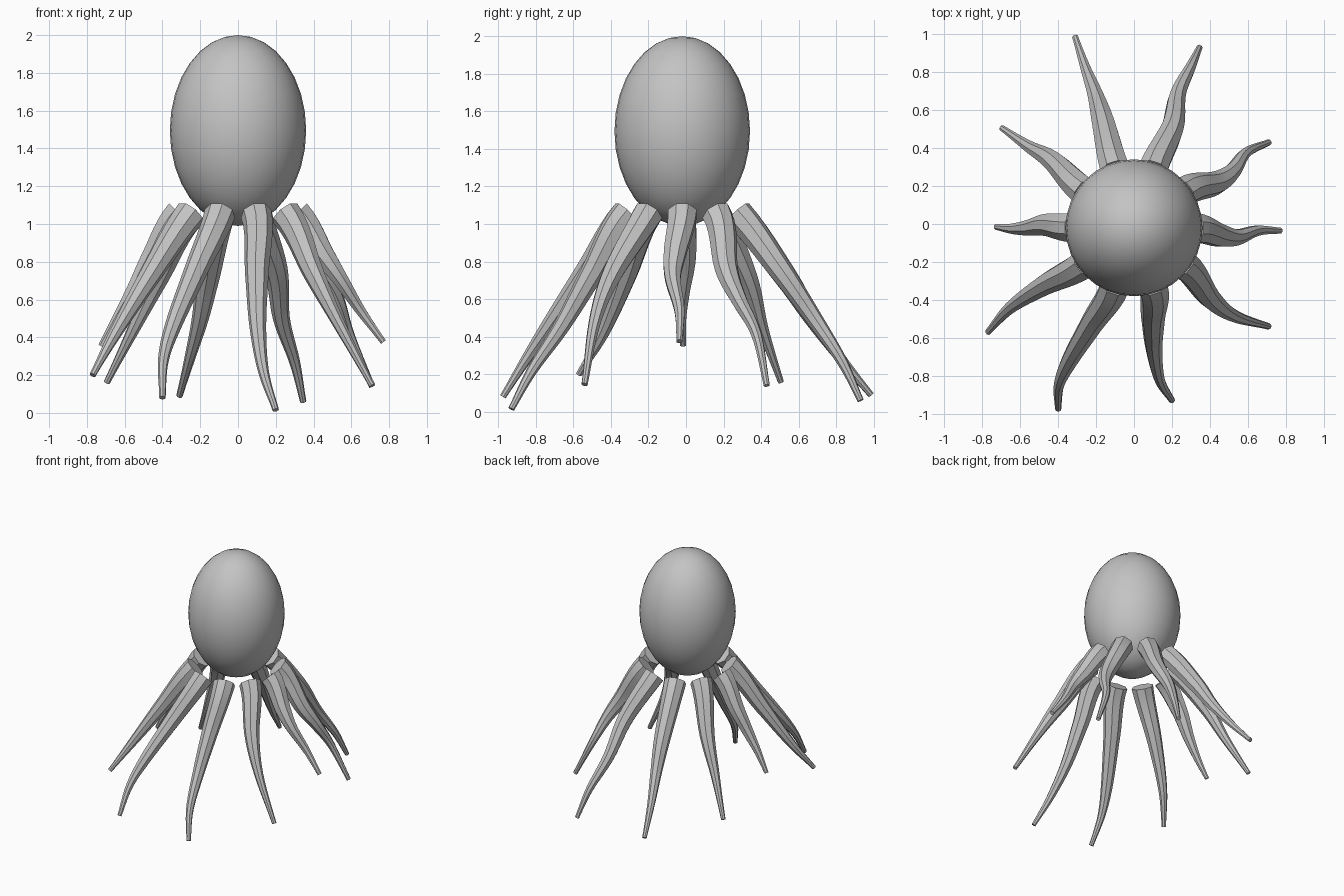
import bpy
import bmesh
from math import cos, sin, pi, radians
from mathutils import Vector

cube = bpy.data.objects.get("Cube")
if cube:
    bpy.data.objects.remove(cube, do_unlink=True)

SIDES = 8       # facets around each tentacle
STEPS = 6       # rings between two path points
CENTRE_Y = -0.02

grey = bpy.data.materials.new("plain grey")
grey.use_nodes = True
grey.diffuse_color = (0.55, 0.55, 0.55, 1)
grey.node_tree.nodes["Principled BSDF"].inputs["Base Color"].default_value = (0.55, 0.55, 0.55, 1)

# Egg-shaped head
bpy.ops.mesh.primitive_uv_sphere_add(segments=32, ring_count=16, location=(0, CENTRE_Y, 1.495))
head = bpy.context.object
head.name = "head"
head.scale = (0.361, 0.361, 0.505)
bpy.ops.object.transform_apply(location=False, rotation=False, scale=True)
bpy.ops.object.shade_smooth()
head.data.materials.append(grey)


def smooth_path(points, start_dir):
    """Hermite spline through the points; returns (position, tangent, fraction)."""
    n = len(points)
    tangents = [(points[min(i + 1, n - 1)] - points[max(i - 1, 0)]) * 0.5 for i in range(n)]
    tangents[0] = start_dir * (points[1] - points[0]).length
    tangents[-1] = points[-1] - points[-2]
    out = []
    for i in range(n - 1):
        a, b, ta, tb = points[i], points[i + 1], tangents[i], tangents[i + 1]
        for k in range(STEPS + (i == n - 2)):
            t = k / STEPS
            pos = (a * (2*t**3 - 3*t**2 + 1) + ta * (t**3 - 2*t**2 + t)
                   + b * (3*t**2 - 2*t**3) + tb * (t**3 - t**2))
            tan = (a * (6*t*t - 6*t) + ta * (3*t*t - 4*t + 1)
                   + b * (6*t - 6*t*t) + tb * (3*t*t - 2*t))
            out.append((pos, tan.normalized(), (i + t) / (n - 1)))
    return out


def tentacle(name, angle, path):
    """Tapered eight-sided tube from the root ring along the path."""
    radial = Vector((cos(angle), sin(angle), 0))
    root = radial * 0.31 + Vector((0, CENTRE_Y, 1.055))
    start_dir = (radial - Vector((0, 0, 1))).normalized()
    points = [root] + [Vector(p) for p in path]
    bm = bmesh.new()
    rings = []
    across = Vector((-sin(angle), cos(angle), 0))
    for pos, tan, f in smooth_path(points, start_dir):
        across = (across - tan * across.dot(tan)).normalized()
        up = tan.cross(across)
        r = 0.017 + 0.066 * (1 - f) ** 1.25
        rings.append([bm.verts.new(pos + r * (across * cos(a) + up * sin(a)))
                      for a in ((k + 0.5) * 2 * pi / SIDES for k in range(SIDES))])
    for lower, upper in zip(rings, rings[1:]):
        for k in range(SIDES):
            j = (k + 1) % SIDES
            bm.faces.new((lower[k], lower[j], upper[j], upper[k]))
    bm.faces.new(rings[0])
    bm.faces.new(rings[-1])
    bmesh.ops.recalc_face_normals(bm, faces=bm.faces)
    mesh = bpy.data.meshes.new(name)
    bm.to_mesh(mesh)
    bm.free()
    mesh.materials.append(grey)
    obj = bpy.data.objects.new(name, mesh)
    bpy.context.collection.objects.link(obj)
    bpy.ops.object.select_all(action='DESELECT')
    obj.select_set(True)
    bpy.context.view_layer.objects.active = obj
    bpy.ops.object.shade_smooth_by_angle(angle=radians(30))


# Ten tentacles, counter-clockwise from the left side
paths = {
    "left": [(.45, -.06, .84), (.54, -.07, .71), (.65, -.035, .54), (.77, -.035, .375)],
    "left_back": [(.43, .215, .76), (.52, .28, .6), (.59, .375, .41), (.71, .43, .14)],
    "back_left": [(.2, .5, .76), (.23, .68, .5), (.3, .83, .27), (.345, .93, .06)],
    "back_right": [(-.16, .53, .72), (-.2, .67, .5), (-.255, .82, .29), (-.31, .985, .09)],
    "right_back": [(-.42, .325, .72), (-.55, .405, .45), (-.695, .505, .16)],
    "right": [(-.45, -.005, .83), (-.55, -.02, .65), (-.64, -.025, .5), (-.725, -.015, .355)],
    "right_front": [(-.47, -.32, .72), (-.65, -.44, .42), (-.77, -.57, .2)],
    "front_right": [(-.22, -.52, .76), (-.34, -.72, .47), (-.395, -.85, .28), (-.4, -.975, .08)],
    "front_left": [(.1, -.5, .74), (.105, -.66, .46), (.135, -.82, .22), (.2, -.93, .015)],
    "left_front": [(.4, -.39, .74), (.53, -.485, .48), (.71, -.54, .145)],
}
for i, (side, path) in enumerate(paths.items()):
    tentacle("tentacle_" + side, i * pi / 5, path)
